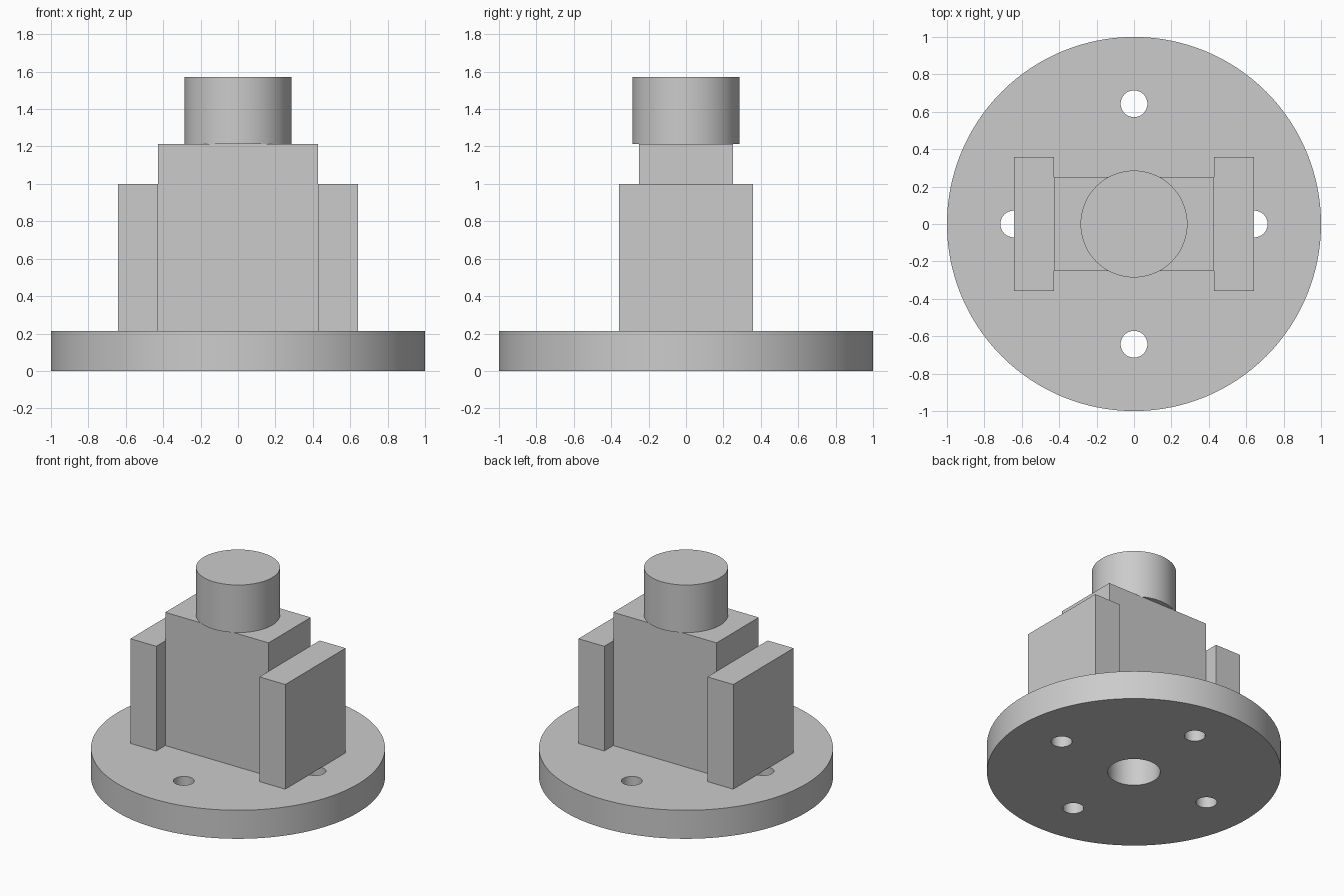
import bpy
from math import radians

cube = bpy.data.objects.get("Cube")
if cube:
    bpy.data.objects.remove(cube, do_unlink=True)

UNIT = 1 / 28  # design module: flange radius is 28 modules

grey = bpy.data.materials.new("plain grey")
grey.use_nodes = True
colour = (0.6, 0.6, 0.6, 1)
grey.diffuse_color = colour
grey.node_tree.nodes["Principled BSDF"].inputs["Base Color"].default_value = colour


def finish(name):
    ob = bpy.context.object
    ob.name = ob.data.name = name
    ob.data.materials.append(grey)
    return ob


def cylinder(name, radius, bottom, top, x=0, y=0, sides=96):
    bpy.ops.mesh.primitive_cylinder_add(
        vertices=sides, radius=radius * UNIT, depth=(top - bottom) * UNIT,
        location=(x * UNIT, y * UNIT, (top + bottom) / 2 * UNIT))
    return finish(name)


def block(name, width, depth, bottom, top, x=0):
    bpy.ops.mesh.primitive_cube_add(size=1, location=(x * UNIT, 0, (top + bottom) / 2 * UNIT))
    ob = finish(name)
    ob.scale = (width * UNIT, depth * UNIT, (top - bottom) * UNIT)
    bpy.ops.object.transform_apply(location=False, rotation=False, scale=True)
    return ob


def smooth(ob):
    bpy.ops.object.select_all(action='DESELECT')
    ob.select_set(True)
    bpy.context.view_layer.objects.active = ob
    bpy.ops.object.shade_smooth_by_angle(angle=radians(30))


# Round flange with a centre bore and four bolt holes
flange = cylinder("flange", 28, 0, 6, sides=128)
cutters = [cylinder("bore_cutter", 5, -2, 8, sides=64)]
for x, y in ((18, 0), (-18, 0), (0, 18), (0, -18)):
    cutters.append(cylinder("bolt_hole_cutter", 2, -2, 8, x, y, sides=48))
bpy.context.view_layer.objects.active = flange
for cutter in cutters:
    cut = flange.modifiers.new("hole", 'BOOLEAN')
    cut.operation = 'DIFFERENCE'
    cut.solver = 'EXACT'
    cut.object = cutter
    bpy.ops.object.modifier_apply(modifier=cut.name)
for cutter in cutters:
    bpy.data.objects.remove(cutter, do_unlink=True)
smooth(flange)

# Central body with a cheek block on each side
block("central_body", 24, 14, 6, 34)
for side, sign in (("left", 1), ("right", -1)):
    block(side + "_cheek", 6, 20, 6, 28, x=sign * 15)

# Round boss on top, overhanging the body front and back
smooth(cylinder("top_boss", 8, 34, 44))
